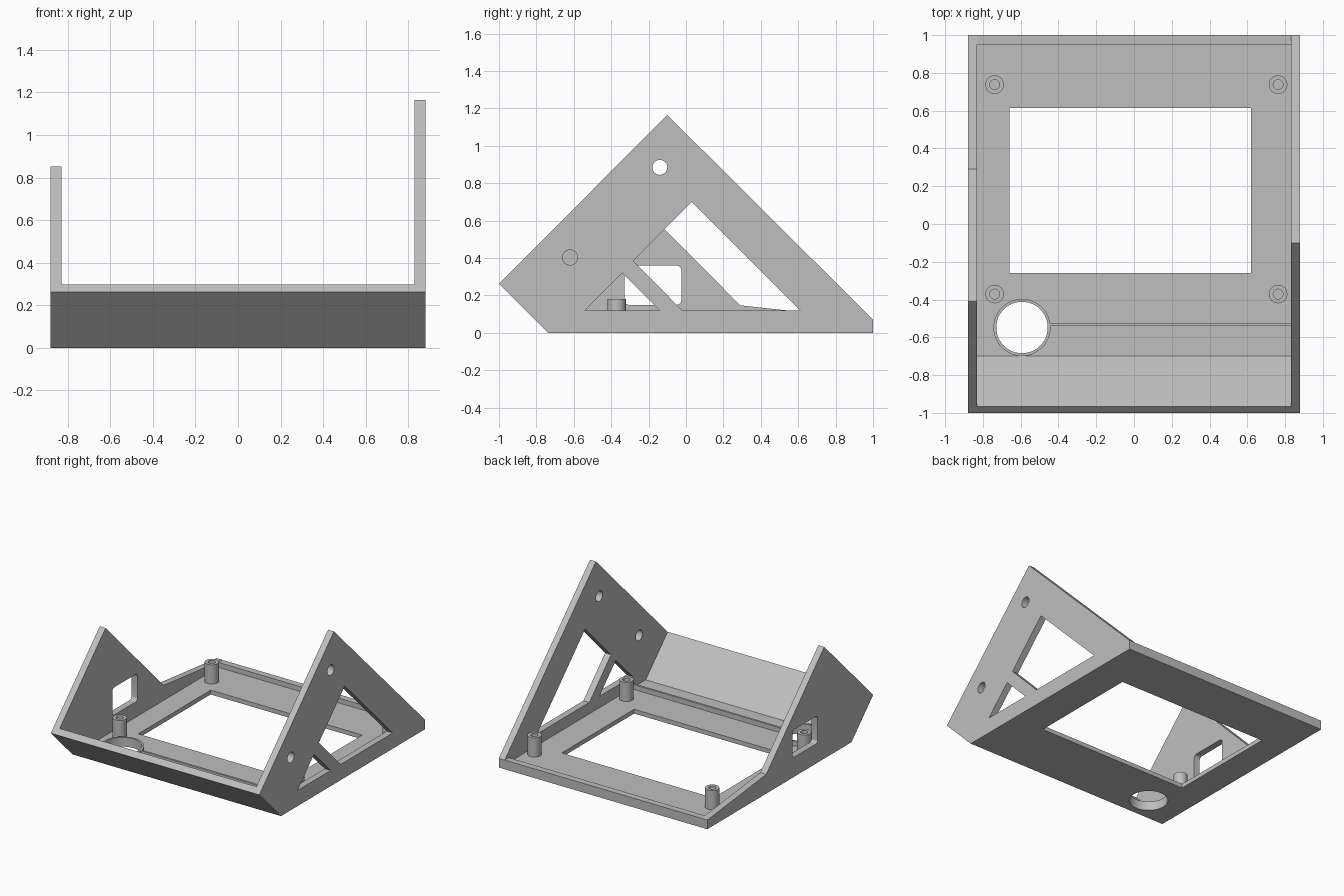
import bpy, bmesh, math
from mathutils import Matrix

cube = bpy.data.objects.get("Cube")
if cube:
    bpy.data.objects.remove(cube, do_unlink=True)

grey = bpy.data.materials.new("plain_grey")
grey.use_nodes = True
GREY = (0.52, 0.52, 0.52, 1)
grey.diffuse_color = GREY
grey.node_tree.nodes["Principled BSDF"].inputs["Base Color"].default_value = GREY

# Local (x, y, z) becomes world (y, z, x): side profiles extruded across the width
SIDEWAYS = Matrix(((0, 0, 1, 0), (1, 0, 0, 0), (0, 1, 0, 0), (0, 0, 0, 1)))
UPRIGHT = Matrix.Identity(4)


def circle(cx, cy, r, n=48):
    return [(cx + r * math.cos(i * math.tau / n), cy + r * math.sin(i * math.tau / n)) for i in range(n)]


def rect(x0, x1, y0, y1):
    return [(x0, y0), (x1, y0), (x1, y1), (x0, y1)]


def rounded_rect(x0, x1, y0, y1, r, n=6):
    centres = [(x1 - r, y1 - r), (x0 + r, y1 - r), (x0 + r, y0 + r), (x1 - r, y0 + r)]
    return [(cx + r * math.cos((k + i / n) * math.pi / 2), cy + r * math.sin((k + i / n) * math.pi / 2))
            for k, (cx, cy) in enumerate(centres) for i in range(n + 1)]


def plate(name, outlines, low, high, frame=UPRIGHT):
    """Extrude a filled outline (first loop) with holes (other loops) from low to high."""
    curve = bpy.data.curves.new(name + "_outline", "CURVE")
    curve.dimensions = "2D"
    curve.fill_mode = "BOTH"
    curve.extrude = (high - low) / 2
    for loop in outlines:
        spline = curve.splines.new("POLY")
        spline.points.add(len(loop) - 1)
        for point, (x, y) in zip(spline.points, loop):
            point.co = (x, y, 0, 1)
        spline.use_cyclic_u = True
    temp = bpy.data.objects.new(name + "_outline", curve)
    bpy.context.collection.objects.link(temp)
    graph = bpy.context.evaluated_depsgraph_get()
    mesh = bpy.data.meshes.new_from_object(temp.evaluated_get(graph))
    bpy.data.objects.remove(temp, do_unlink=True)
    bpy.data.curves.remove(curve)

    bm = bmesh.new()
    bm.from_mesh(mesh)
    bmesh.ops.remove_doubles(bm, verts=bm.verts, dist=0.0001)
    bm.transform(frame @ Matrix.Translation((0, 0, (low + high) / 2)))
    bmesh.ops.recalc_face_normals(bm, faces=bm.faces)
    bm.to_mesh(mesh)
    bm.free()
    mesh.name = name
    mesh.materials.clear()
    mesh.materials.append(grey)
    obj = bpy.data.objects.new(name, mesh)
    bpy.context.collection.objects.link(obj)
    bpy.ops.object.select_all(action="DESELECT")
    obj.select_set(True)
    bpy.context.view_layer.objects.active = obj
    bpy.ops.object.shade_smooth_by_angle(angle=math.radians(30))
    return obj


W, IN = 0.88, 0.83      # outer and inner half width
FLOOR, LIP = 0.033, 0.07

# Tall side wall with two triangular windows and two screw holes
plate("left_wall", [
    [(-0.738, 0), (1, 0), (1, LIP), (-0.1, 1.165), (-1, 0.262)],
    [(0.03, 0.7), (0.61, 0.12), (-0.02, 0.12), (-0.282, 0.385)],
    [(-0.54, 0.12), (-0.34, 0.32), (-0.14, 0.12)],
    circle(-0.14, 0.885, 0.04), circle(-0.62, 0.403, 0.04)], IN, W, SIDEWAYS)

# Short side wall with a rounded port opening
plate("right_wall", [
    [(-0.738, 0), (1, 0), (1, LIP), (0.29, 0.147), (-0.41, 0.852), (-1, 0.262)],
    rounded_rect(-0.33, -0.025, 0.15, 0.36, 0.025)], -W, -IN, SIDEWAYS)

# Leaning front panel and back lip
plate("front_panel", [[(-0.738, 0), (-0.7, 0), (-0.7, FLOOR), (-0.965, 0.298), (-1, 0.262)]],
      -IN, IN, SIDEWAYS)
plate("back_lip", [rect(0.95, 1, 0, LIP)], -IN, IN, SIDEWAYS)

# Floor with display opening and round hole
HOLE_X, HOLE_Y = -0.593, -0.548
plate("floor", [rect(-IN, IN, -0.7, 0.95), rect(-0.66, 0.62, -0.26, 0.613),
                circle(HOLE_X, HOLE_Y, 0.136)], 0, FLOOR)

# Raised rim around the round hole and the thin rib beside it
plate("hole_rim", [circle(HOLE_X, HOLE_Y, 0.151), circle(HOLE_X, HOLE_Y, 0.136)], FLOOR, LIP)
plate("floor_rib", [rect(HOLE_X + 0.149, IN, -0.54, -0.524)], FLOOR, LIP)

# Hollow mounting posts
for side, x in (("right", -0.738), ("left", 0.763)):
    for end, y in (("front", -0.371), ("back", 0.738)):
        plate(f"{end}_{side}_post", [circle(x, y, 0.049, 32), circle(x, y, 0.026, 32)], FLOOR, 0.18)
